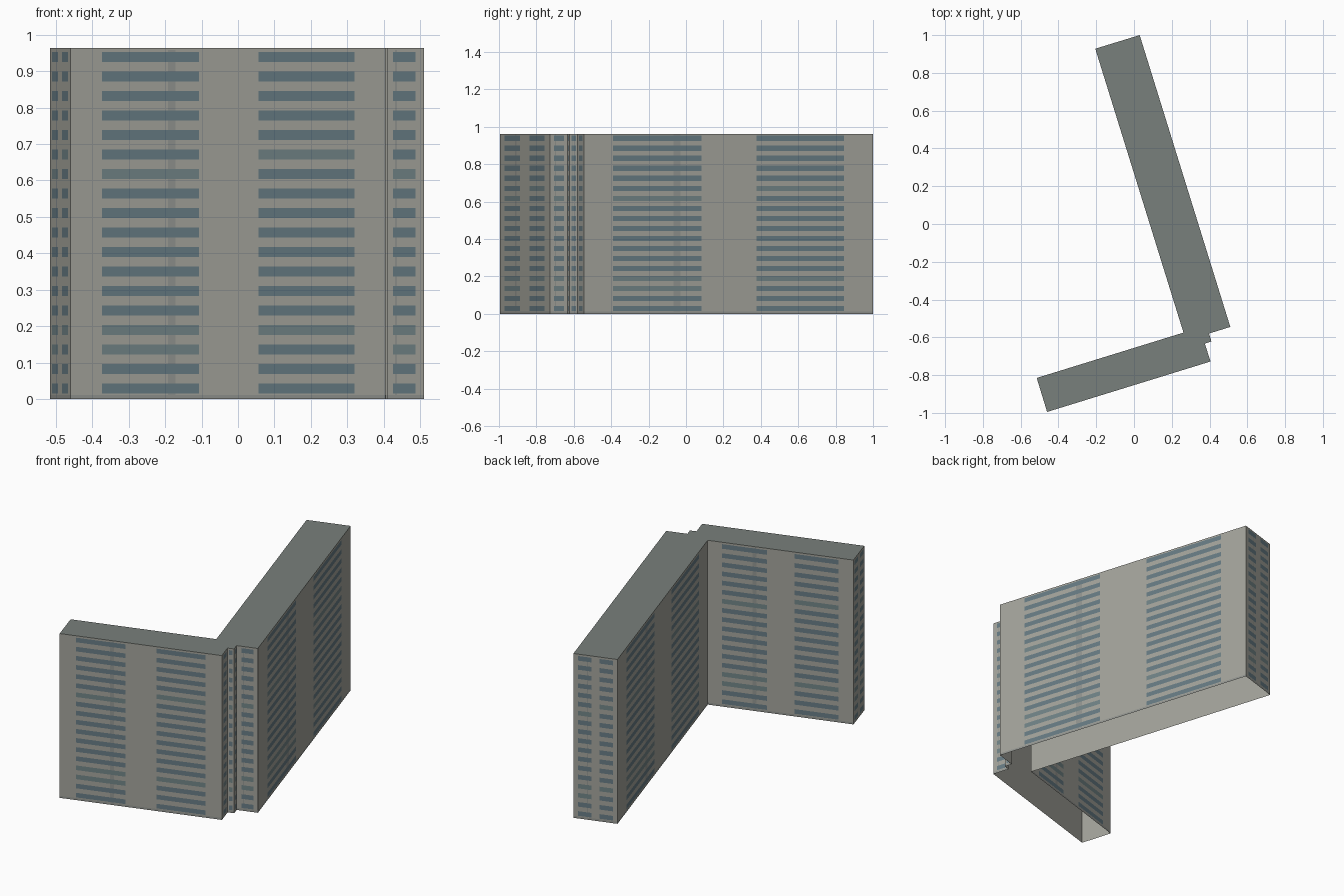
import bpy, bmesh
from mathutils import Vector

if "Cube" in bpy.data.objects:
    bpy.data.objects.remove(bpy.data.objects["Cube"])

H = 0.963
ROWS, PITCH, WIN_H, WIN_Z = 18, 0.0535, 0.027, 0.016

# L-shaped footprint, counter-clockwise, with the stepped joint between wings
FOOT = [(-0.46, -0.995), (0.405, -0.728), (0.375, -0.633), (0.410, -0.622),
        (0.397, -0.580), (0.510, -0.545), (0.030, 1.0), (-0.205, 0.928),
        (0.262, -0.575), (-0.515, -0.815)]


def material(name, rgb):
    m = bpy.data.materials.new(name)
    m.diffuse_color = (*rgb, 1)
    m.use_nodes = True
    m.node_tree.nodes["Principled BSDF"].inputs["Base Color"].default_value = m.diffuse_color
    return m


def make_object(name, quads, mat):
    bm = bmesh.new()
    for q in quads:
        bm.faces.new([bm.verts.new(p) for p in q])
    bmesh.ops.remove_doubles(bm, verts=bm.verts, dist=1e-5)
    me = bpy.data.meshes.new(name)
    bm.to_mesh(me)
    bm.free()
    me.materials.append(mat)
    ob = bpy.data.objects.new(name, me)
    bpy.context.collection.objects.link(ob)
    return ob


def panel(a, b, f0, f1, z0, z1, off=0.0):
    """Upright quad on the wall a-b between two fractions of its length."""
    a, b = Vector((*a, 0)), Vector((*b, 0))
    d = b - a
    n = Vector((d.y, -d.x, 0)).normalized() * off
    p, q = a + d * f0 + n, a + d * f1 + n
    up = Vector((0, 0, 1))
    return [p + up * z0, q + up * z0, q + up * z1, p + up * z1]


concrete = material("concrete", (0.37, 0.37, 0.33))
shade = material("dark_concrete", (0.29, 0.30, 0.28))
glass = material("glass", (0.135, 0.20, 0.23))
pale_glass = material("pale_glass", (0.165, 0.23, 0.24))
roofing = material("roofing", (0.19, 0.215, 0.20))

walls, bands, dark, pale = [], [], [], []
for i, a in enumerate(FOOT):
    b = FOOT[(i + 1) % len(FOOT)]
    length = (Vector(b) - Vector(a)).length
    # short joint walls carry one window bay, the others two
    if length < 0.15:
        bays, pipe = [(0.24, 0.79)], (0.30, 0.34)
    else:
        bays, pipe = [(0.10, 0.407), (0.596, 0.90)], (0.309, 0.334)
    walls.append(panel(a, b, 0, 1, 0, H))
    # plinth band and faint vertical stripe
    bands.append(panel(a, b, 0, 1, 0, 0.012, 0.0006))
    bands.append(panel(a, b, *pipe, 0.012, H - 0.005, 0.0006))
    # window rows
    for r in range(ROWS):
        z = WIN_Z + r * PITCH
        for c, (f0, f1) in enumerate(bays):
            light = (c, r) in {(0, 2), (0, 3), (1, 3), (0, 11), (1, 12)}
            (pale if light else dark).append(
                panel(a, b, f0, f1, z, z + WIN_H, 0.0012))

# walls are a shell open underneath, capped by a flat roof
make_object("walls", walls, concrete)
make_object("roof", [[(x, y, H) for x, y in FOOT]], roofing)
make_object("wall_bands", bands, shade)
make_object("windows", dark, glass)
make_object("pale_windows", pale, pale_glass)
